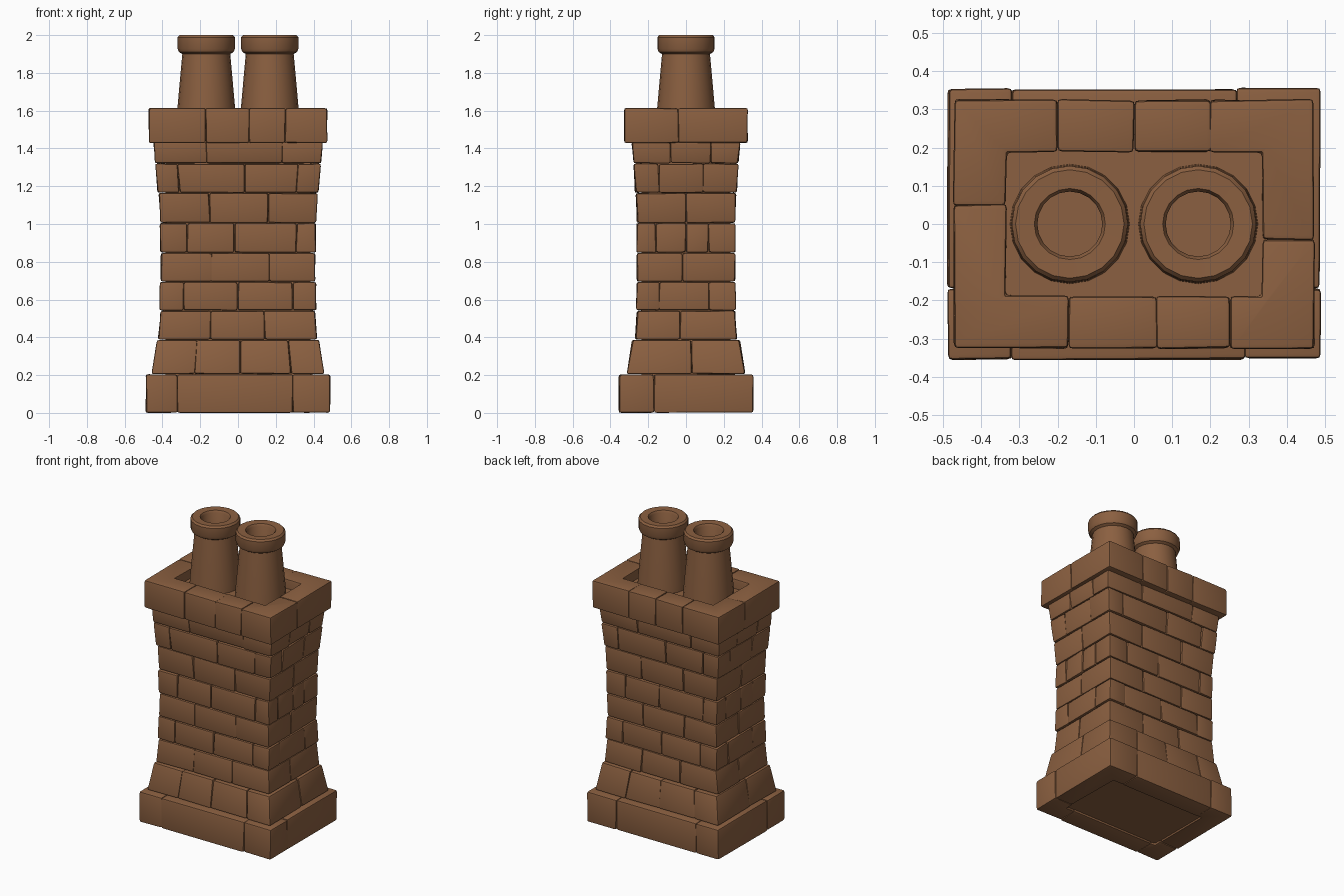
import bpy, bmesh, math, random

if "Cube" in bpy.data.objects:
    bpy.data.objects.remove(bpy.data.objects["Cube"])

random.seed(4)
brick_mat = bpy.data.materials.new("brown brick")
brick_mat.diffuse_color = (0.26, 0.117, 0.052, 1)
brick_mat.use_nodes = True
brick_mat.node_tree.nodes["Principled BSDF"].inputs["Base Color"].default_value = brick_mat.diffuse_color


def finish(name, bm, angle=35):
    bmesh.ops.recalc_face_normals(bm, faces=bm.faces)
    mesh = bpy.data.meshes.new(name)
    bm.to_mesh(mesh)
    bm.free()
    mesh.materials.append(brick_mat)
    ob = bpy.data.objects.new(name, mesh)
    bpy.context.collection.objects.link(ob)
    bpy.ops.object.select_all(action='DESELECT')
    ob.select_set(True)
    bpy.context.view_layer.objects.active = ob
    bpy.ops.object.shade_smooth_by_angle(angle=math.radians(angle))
    return ob


def add_brick(bm, pts, z0, z1, tx, ty, wear):
    """Bevelled prism over a footprint; tx, ty scale its top (batter)."""
    def j(v=wear):
        return random.uniform(-v, v)
    lo = [bm.verts.new((x + j(), y + j(), z0 + abs(j(0.003)))) for x, y in pts]
    hi = [bm.verts.new((x * tx + j(), y * ty + j(), z1 - abs(j(0.003)))) for x, y in pts]
    faces = [bm.faces.new(lo), bm.faces.new(hi)]
    n = len(pts)
    for i in range(n):
        k = (i + 1) % n
        faces.append(bm.faces.new((lo[i], lo[k], hi[k], hi[i])))
    bmesh.ops.recalc_face_normals(bm, faces=faces)
    edges = list({e for f in faces for e in f.edges})
    bmesh.ops.bevel(bm, geom=edges, offset=0.012, segments=2, profile=0.6,
                    affect='EDGES', clamp_overlap=True)


def course(name, z0, z1, low, high, front, right, back=None, left=None, d=0.08, wear=0.003):
    """Ring of bricks: L-shaped corners and straight bricks between the joints."""
    back = back or sorted(-v for v in front)
    left = left or sorted(-v for v in right)
    hx, hy = low
    tx, ty = high[0] / hx, high[1] / hy
    bm = bmesh.new()
    for sy, xs in ((-1, front), (1, back)):
        Y, yi = sy * hy, sy * (hy - d)
        for a, b in zip(xs, xs[1:]):
            add_brick(bm, [(a, Y), (b, Y), (b, yi), (a, yi)], z0, z1, tx, ty, wear)
        for sx, ys in ((-1, left), (1, right)):
            X, xi = sx * hx, sx * (hx - d)
            jx = xs[0] if sx < 0 else xs[-1]
            jy = ys[0] if sy < 0 else ys[-1]
            add_brick(bm, [(X, Y), (jx, Y), (jx, yi), (xi, yi), (xi, jy), (X, jy)],
                      z0, z1, tx, ty, wear)
    for sx, ys in ((-1, left), (1, right)):
        X, xi = sx * hx, sx * (hx - d)
        for a, b in zip(ys, ys[1:]):
            add_brick(bm, [(X, a), (X, b), (xi, b), (xi, a)], z0, z1, tx, ty, wear)
    finish(name, bm)


# Base plinth
course("base_plinth", 0.0, 0.205, (0.487, 0.354), (0.487, 0.354), [-0.32, 0.29], [-0.17],
       [-0.32, 0.27], [-0.17], d=0.135)

# Shaft courses: z range, half sizes at bottom and top, front joints, side joints
shaft = [
    (0.205, 0.387, (0.457, 0.311), (0.428, 0.284), [-0.23, 0.015, 0.28], [0.03]),
    (0.387, 0.542, (0.421, 0.268), (0.409, 0.259), [-0.15, 0.14], [-0.03]),
    (0.542, 0.694, (0.413, 0.263), (0.411, 0.260), [-0.29, 0.0, 0.29], [-0.14, 0.12]),
    (0.694, 0.848, (0.408, 0.259), (0.409, 0.259), [-0.14, 0.165], [-0.02]),
    (0.848, 1.005, (0.411, 0.260), (0.411, 0.260), [-0.27, -0.02, 0.31], [-0.16, 0.0, 0.12]),
    (1.005, 1.165, (0.411, 0.259), (0.419, 0.264), [-0.15, 0.16], [0.0]),
    (1.165, 1.32, (0.424, 0.268), (0.436, 0.276), [-0.31, 0.035, 0.31], [-0.14, 0.09]),
    (1.32, 1.435, (0.437, 0.276), (0.447, 0.286), [-0.165, 0.23], [-0.08, 0.13]),
]
for i, (z0, z1, low, high, front, right) in enumerate(shaft):
    course(f"brick_course_{i + 1}", z0, z1, low, high, front, right, wear=0.004)

# Cap ring around the recess
course("cap_ring", 1.428, 1.615, (0.472, 0.325), (0.472, 0.325), [-0.17, 0.06, 0.25],
       [-0.04], [-0.2, 0.0, 0.2], [0.05], d=0.137)

# Mortar core, its top is the recess floor
bm = bmesh.new()
bmesh.ops.create_cube(bm, size=1)
for v in bm.verts:
    v.co = (v.co.x * 0.77, v.co.y * 0.47, 0.015 if v.co.z < 0 else 1.55)
finish("mortar_core", bm)


# Chimney pots, turned from a profile of (radius, height)
profile = [(0.0, 1.57), (0.085, 1.57), (0.085, 1.985), (0.093, 1.998), (0.142, 2.0),
           (0.152, 1.988), (0.152, 1.928), (0.144, 1.91), (0.127, 1.9), (0.154, 1.6), (0.157, 1.54)]
for side, x in (("left", -0.168), ("right", 0.168)):
    bm = bmesh.new()
    verts = [bm.verts.new((r, 0, z)) for r, z in profile]
    edges = [bm.edges.new(p) for p in zip(verts, verts[1:])]
    bmesh.ops.spin(bm, geom=verts + edges, cent=(0, 0, 0), axis=(0, 0, 1),
                   angle=math.tau, steps=20, use_merge=True)
    bmesh.ops.remove_doubles(bm, verts=bm.verts, dist=0.0005)
    bmesh.ops.translate(bm, verts=bm.verts, vec=(x, 0, 0))
    finish(f"chimney_pot_{side}", bm)
